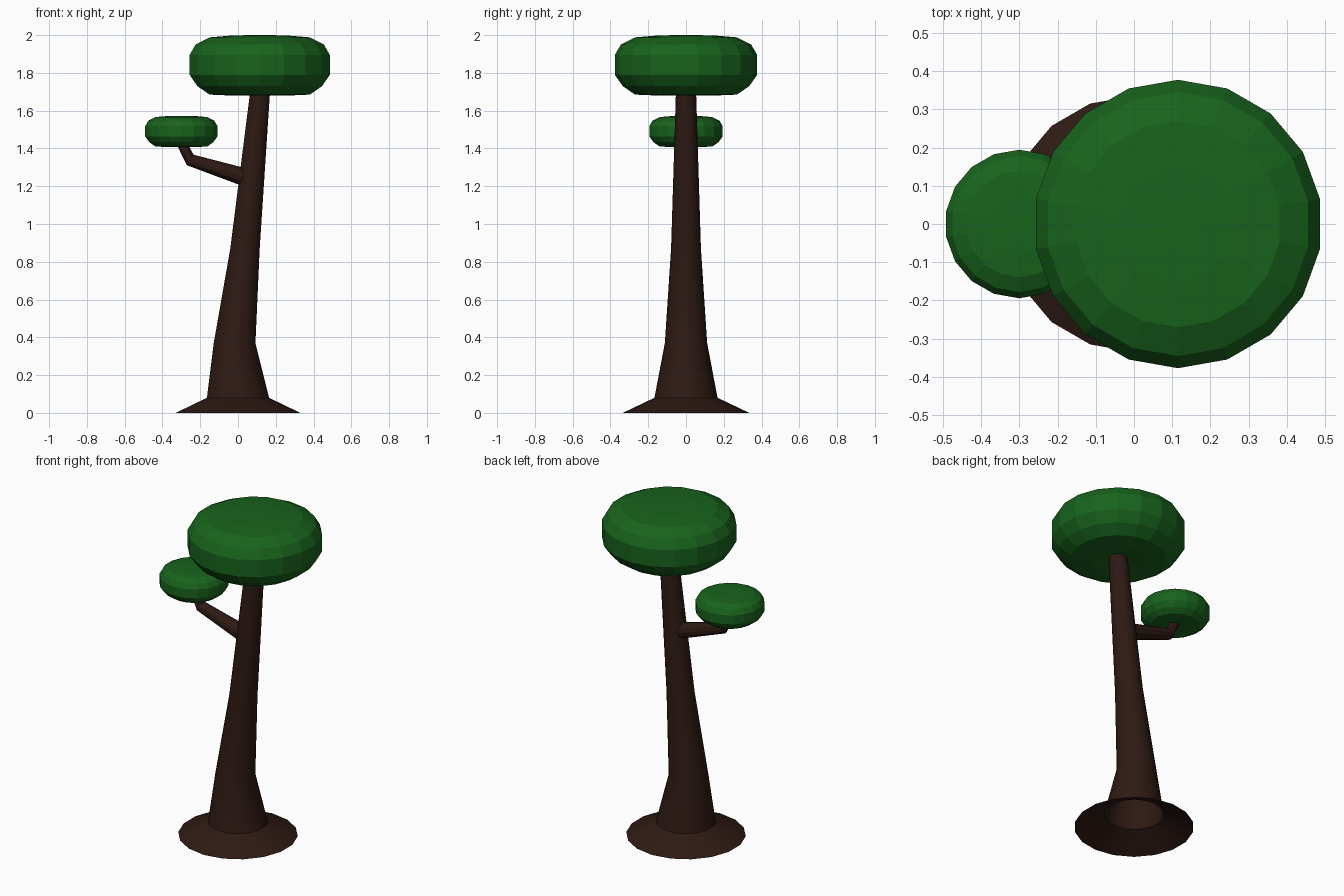
import bpy, bmesh, math
from mathutils import Vector

if "Cube" in bpy.data.objects:
    bpy.data.objects.remove(bpy.data.objects["Cube"])


def material(name, rgb):
    m = bpy.data.materials.new(name)
    m.diffuse_color = (*rgb, 1)
    m.use_nodes = True
    m.node_tree.nodes["Principled BSDF"].inputs["Base Color"].default_value = m.diffuse_color
    return m


bark = material("bark", (0.027, 0.010, 0.007))
leaf = material("leaf", (0.009, 0.125, 0.012))


def loft(name, rings, sides, mat, cap_ends=False, smooth=None):
    """Skin rings given as (centre, radius, axis angle from z in the xz plane)."""
    bm = bmesh.new()
    loops = []
    for (x, z), r, tilt in rings:
        u = Vector((math.cos(tilt), 0, -math.sin(tilt)))
        v = Vector((0, 1, 0))
        loop = []
        for i in range(sides):
            a = math.pi / 2 + math.tau * i / sides
            loop.append(bm.verts.new(Vector((x, 0, z)) + r * (math.cos(a) * u + math.sin(a) * v)))
        loops.append(loop)
    for lo, hi in zip(loops, loops[1:]):
        for i in range(sides):
            j = (i + 1) % sides
            bm.faces.new((lo[i], lo[j], hi[j], hi[i]))
    if cap_ends:
        bm.faces.new(loops[0][::-1])
        bm.faces.new(loops[-1])
    me = bpy.data.meshes.new(name)
    bm.to_mesh(me)
    bm.free()
    ob = bpy.data.objects.new(name, me)
    bpy.context.collection.objects.link(ob)
    me.materials.append(mat)
    if smooth:
        bpy.ops.object.select_all(action='DESELECT')
        ob.select_set(True)
        bpy.context.view_layer.objects.active = ob
        bpy.ops.object.shade_smooth_by_angle(angle=math.radians(smooth))
    return ob


# Leaning trunk with a flared, open foot
loft("trunk", [((0, 0), 0.335, 0), ((0, 0.08), 0.167, 0), ((-0.018, 0.37), 0.112, 0),
               ((0.037, 0.87), 0.079, 0), ((0.115, 1.68), 0.054, 0), ((0.122, 1.76), 0.051, 0)],
     18, bark, smooth=30)

# Bent side branch
loft("branch", [((0.06, 1.24), 0.049, -1.24), ((-0.253, 1.339), 0.033, -1.0),
                ((-0.305, 1.44), 0.026, -0.5)], 12, bark, smooth=30)

# Flattened foliage pads, one shape at two sizes: (radius, height from middle)
PAD = [(0.06, -0.150), (0.15, -0.160), (0.27, -0.155), (0.335, -0.110), (0.377, -0.05),
       (0.377, 0.055), (0.345, 0.110), (0.27, 0.148), (0.15, 0.158), (0.05, 0.16)]


def pad(name, x, z, s):
    loft(name, [((x, z + h * s), r * s, 0) for r, h in PAD], 18, leaf, cap_ends=True)


pad("top_foliage", 0.115, 1.84, 1.0)
pad("side_foliage", -0.30, 1.49, 0.515)
